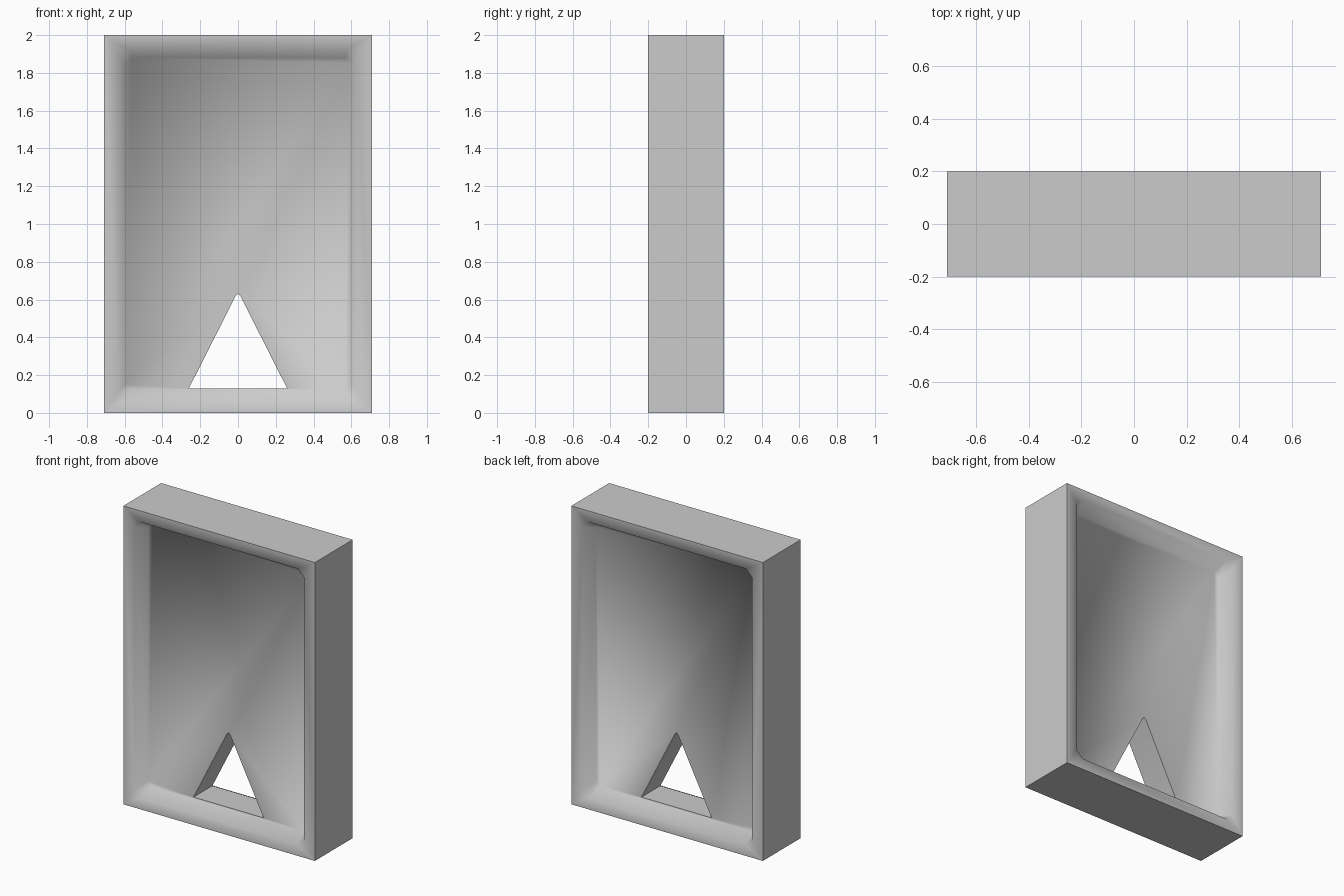
import bpy, bmesh, math

if "Cube" in bpy.data.objects:
    bpy.data.objects.remove(bpy.data.objects["Cube"])

W, D, H = 1.42, 0.40, 2.0      # overall slab size
HX, HY = W / 2, D / 2
PANEL_Y = 0.10                 # recessed panel distance from centre


def loft(name, rings):
    """Solid through matching rings of points, capped at both ends."""
    bm = bmesh.new()
    loops = [[bm.verts.new(p) for p in ring] for ring in rings]
    n = len(loops[0])
    for a, b in zip(loops, loops[1:]):
        for i in range(n):
            j = (i + 1) % n
            bm.faces.new((a[i], a[j], b[j], b[i]))
    bm.faces.new(loops[0])
    bm.faces.new(loops[-1])
    bmesh.ops.recalc_face_normals(bm, faces=bm.faces)
    mesh = bpy.data.meshes.new(name)
    bm.to_mesh(mesh)
    bm.free()
    obj = bpy.data.objects.new(name, mesh)
    bpy.context.collection.objects.link(obj)
    return obj


def octagon(inset_x, inset_z, cut, y):
    """Rectangle inset from the slab outline, with clipped corners."""
    x, z = HX - inset_x, H / 2 - inset_z
    quarter = [(x, z - cut), (x - cut, z)]
    pts = quarter + [(-a, b) for a, b in reversed(quarter)]
    pts += [(-a, -b) for a, b in pts]
    return [(a, y, b + H / 2) for a, b in pts]


def subtract(target, cutter):
    mod = target.modifiers.new("cut", 'BOOLEAN')
    mod.operation = 'DIFFERENCE'
    mod.solver = 'EXACT'
    mod.object = cutter
    bpy.context.view_layer.objects.active = target
    bpy.ops.object.modifier_apply(modifier=mod.name)
    bpy.data.objects.remove(cutter)


# Body: frame and panel in one, each face with a rim and sloped recess
rect = [(HX, 0), (HX, H), (-HX, H), (-HX, 0)]
bm = bmesh.new()
outer = {}
for s in (-1, 1):
    o = [bm.verts.new((x, s * HY, z)) for x, z in rect]
    lip = [bm.verts.new(p) for p in octagon(0.082, 0.075, 0.045, s * HY)]
    pan = [bm.verts.new(p) for p in octagon(0.115, 0.12, 0.03, s * PANEL_Y)]
    # outer corners ordered to match the clipped corner pairs
    corners = [o[1], o[2], o[3], o[0]]
    for k in range(4):
        a, b = lip[2 * k], lip[2 * k + 1]
        bm.faces.new((corners[k], a, b))
        nxt = (k + 1) % 4
        bm.faces.new((corners[k], b, lip[2 * nxt], corners[nxt]))
    for i in range(8):
        j = (i + 1) % 8
        bm.faces.new((lip[i], lip[j], pan[j], pan[i]))
    bm.faces.new(pan)
    outer[s] = corners
for k in range(4):
    n = (k + 1) % 4
    bm.faces.new((outer[-1][k], outer[-1][n], outer[1][n], outer[1][k]))
bmesh.ops.recalc_face_normals(bm, faces=bm.faces)
mesh = bpy.data.meshes.new("framed_panel")
bm.to_mesh(mesh)
bm.free()
body = bpy.data.objects.new("framed_panel", mesh)
bpy.context.collection.objects.link(body)

# Triangular through hole with a slightly blunted tip
tri = [(-0.26, 0.13), (0.26, 0.13), (0.012, 0.62), (0, 0.632), (-0.012, 0.62)]
hole = loft("hole_cutter", [[(x, y, z) for x, z in tri] for y in (-0.4, 0.4)])
hole.hide_render = True
subtract(body, hole)

# Soft shading across rim and slope, sharp outer and hole edges
bpy.ops.object.select_all(action='DESELECT')
body.select_set(True)
bpy.context.view_layer.objects.active = body
bpy.ops.object.shade_smooth_by_angle(angle=math.radians(78))
